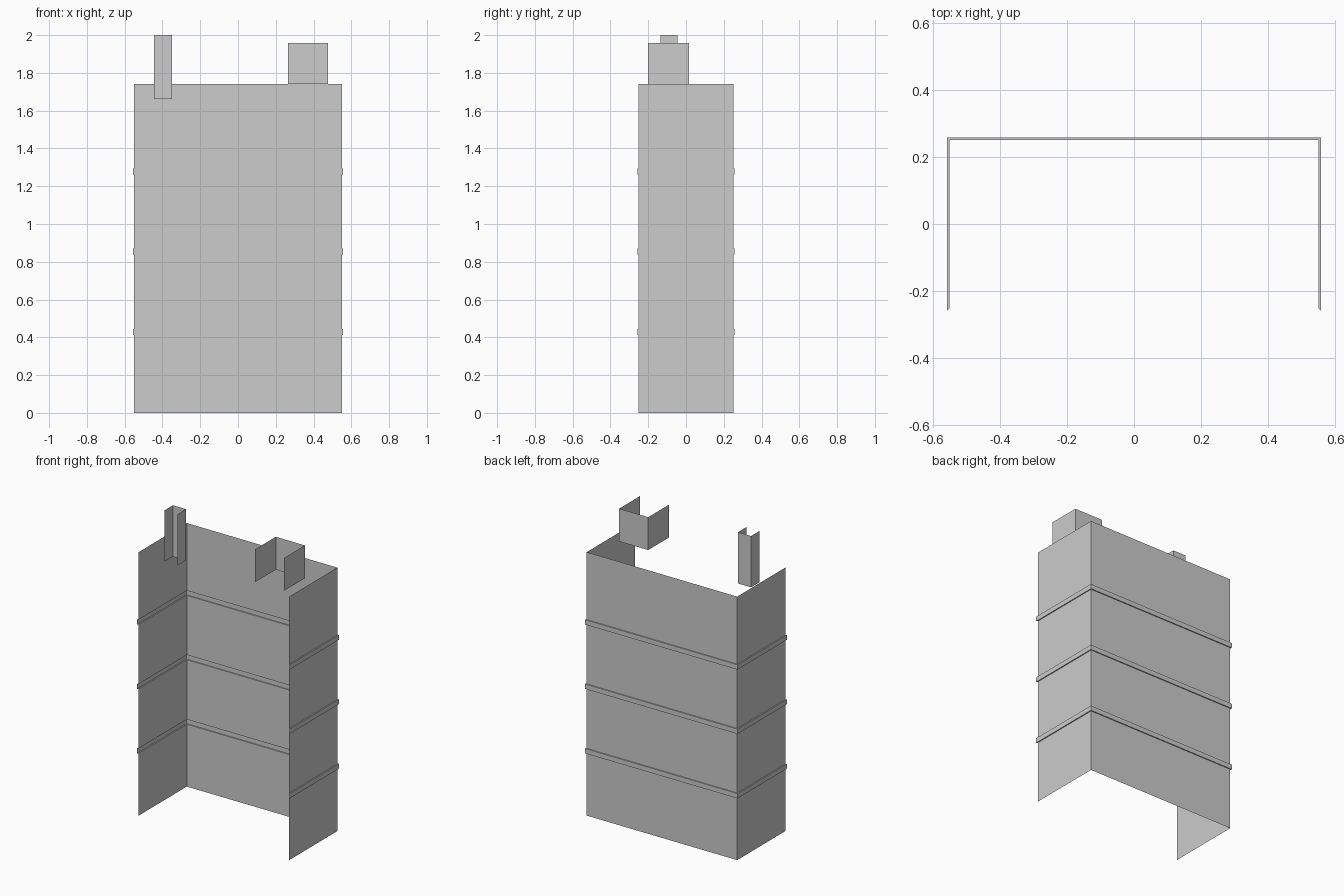
import bpy
import bmesh

cube = bpy.data.objects.get("Cube")
if cube:
    bpy.data.objects.remove(cube, do_unlink=True)

# Single flat colour
grey = bpy.data.materials.new("light grey")
grey.use_nodes = True
colour = (0.604, 0.604, 0.604, 1)
grey.diffuse_color = colour
grey.node_tree.nodes["Principled BSDF"].inputs["Base Color"].default_value = colour


def open_shell(name, x0, x1, y0, y1, profile):
    """Sweep a (height, outward offset) profile round three sides, open at the front."""
    bm = bmesh.new()
    rings = []
    for z, o in profile:
        corners = ((x0 - o, y0 - o), (x0 - o, y1 + o), (x1 + o, y1 + o), (x1 + o, y0 - o))
        rings.append([bm.verts.new((x, y, z)) for x, y in corners])
    for low, high in zip(rings, rings[1:]):
        for i in range(3):
            bm.faces.new((low[i], high[i], high[i + 1], low[i + 1]))
    mesh = bpy.data.meshes.new(name)
    bm.to_mesh(mesh)
    bm.free()
    mesh.materials.append(grey)
    obj = bpy.data.objects.new(name, mesh)
    bpy.context.collection.objects.link(obj)
    return obj


# Main walls with three raised horizontal bands
rib, half = 0.007, 0.016
profile = [(0, 0)]
for z in (0.428, 0.854, 1.279):
    profile += [(z - half, 0), (z - half, rib), (z + half, rib), (z + half, 0)]
profile.append((1.741, 0))
open_shell("banded_walls", -0.55, 0.55, -0.251, 0.251, profile)

# Rooftop pieces
open_shell("narrow_chimney", -0.444, -0.349, -0.135, -0.045, [(1.661, 0), (2, 0)])
open_shell("wide_roof_box", 0.265, 0.477, -0.2, 0.016, [(1.741, 0), (1.958, 0)])
